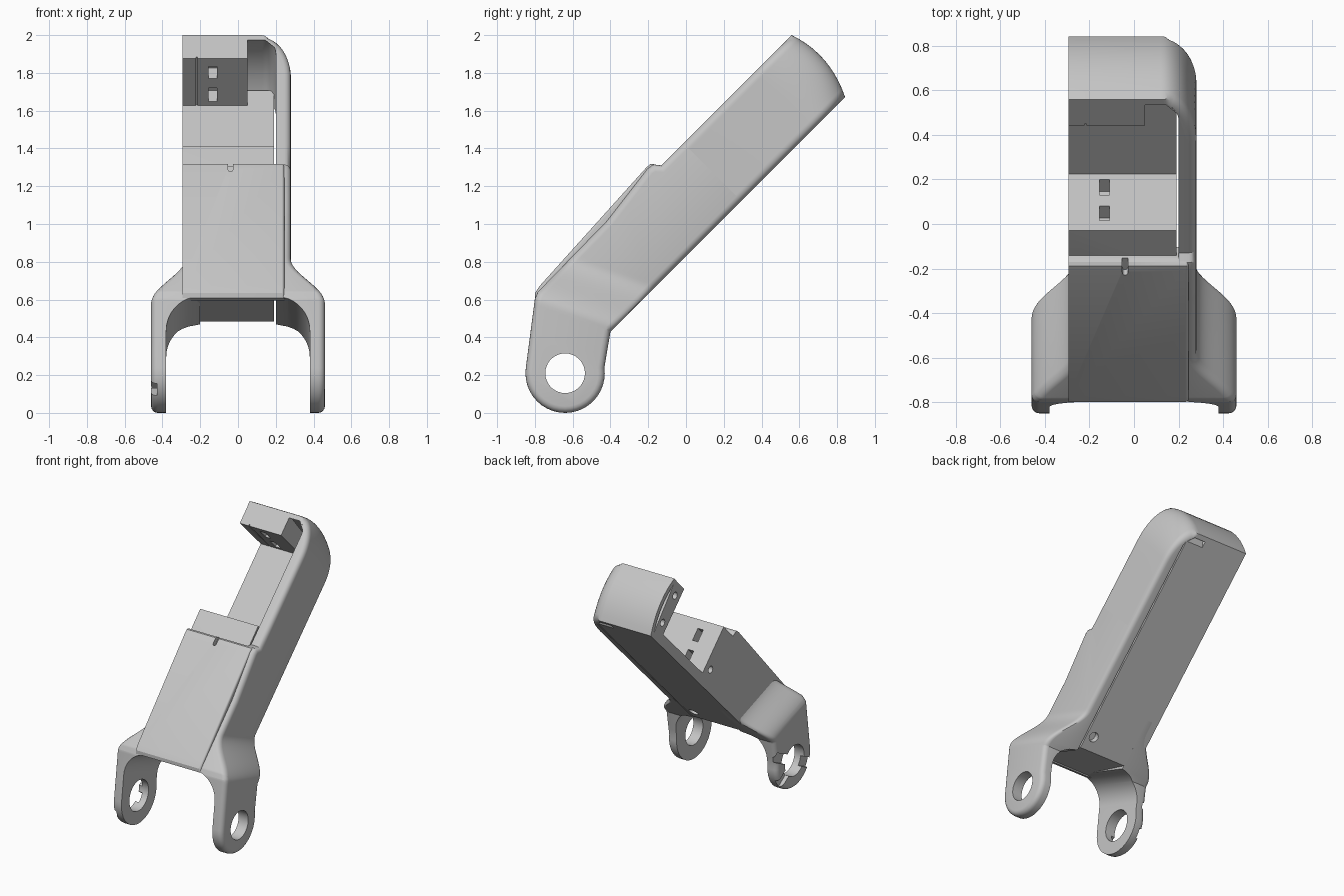
import bpy, bmesh
from math import sin, cos, radians, sqrt, hypot
from mathutils import Vector

cube = bpy.data.objects.get("Cube")
if cube:
    bpy.data.objects.remove(cube)

grey = bpy.data.materials.new("light grey")
grey.use_nodes = True
COLOR = (0.56, 0.56, 0.56, 1)
grey.diffuse_color = COLOR
grey.node_tree.nodes["Principled BSDF"].inputs["Base Color"].default_value = COLOR


# Frames: u runs along the tilted arm, v is its thickness
def uvx(a, b, h):
    return (h, (a - b) / sqrt(2), (a + b) / sqrt(2))


def yzx(a, b, h):
    return (h, a, b)


def xuv(a, b, h):
    return uvx(b, h, a)


def arc(cx, cy, rx, ry, start, end, n):
    steps = [radians(start + (end - start) * i / n) for i in range(n + 1)]
    return [(cx + rx * cos(t), cy + ry * sin(t)) for t in steps]


def circle(cx, cy, r, n=32):
    return arc(cx, cy, r, r, 0, 360, n)[:-1]


def rect(a0, b0, a1, b1):
    return [(a0, b0), (a1, b0), (a1, b1), (a0, b1)]


def prism(name, outlines, low, high, place, round_edge=None, radius=0.035, slices=()):
    """Extrude touching outlines, round chosen edges, slice, then place."""
    bm = bmesh.new()
    for points in outlines:
        bm.faces.new([bm.verts.new((a, b, low)) for a, b in points])
    bmesh.ops.remove_doubles(bm, verts=bm.verts[:], dist=1e-5)
    top = bmesh.ops.extrude_face_region(bm, geom=bm.faces[:])["geom"]
    for v in top:
        if isinstance(v, bmesh.types.BMVert):
            v.co.z = high
    bmesh.ops.recalc_face_normals(bm, faces=bm.faces[:])
    if round_edge:
        edges = [e for e in bm.edges if round_edge(e.verts[0].co, e.verts[1].co)]
        bmesh.ops.bevel(bm, geom=edges, offset=radius, segments=4,
                        profile=0.5, affect='EDGES')
    for point, normal in slices:
        bmesh.ops.bisect_plane(bm, geom=bm.verts[:] + bm.edges[:] + bm.faces[:],
                               plane_co=point, plane_no=normal)
    for v in bm.verts:
        v.co = place(*v.co)
    bmesh.ops.recalc_face_normals(bm, faces=bm.faces[:])
    mesh = bpy.data.meshes.new(name)
    bm.to_mesh(mesh)
    bm.free()
    mesh.materials.append(grey)
    obj = bpy.data.objects.new(name, mesh)
    bpy.context.collection.objects.link(obj)
    return obj


def activate(obj):
    bpy.ops.object.select_all(action='DESELECT')
    obj.select_set(True)
    bpy.context.view_layer.objects.active = obj


def cut(obj, cutters):
    for c in cutters:
        c.hide_render = True
        mod = obj.modifiers.new("cut", 'BOOLEAN')
        mod.operation = 'DIFFERENCE'
        mod.solver = 'EXACT'
        mod.object = c
        activate(obj)
        bpy.ops.object.modifier_apply(modifier=mod.name)
        bpy.data.objects.remove(c)


THICK = 0.08
BACK, FRONT = 0.587, 1.018
SEAM = 1.0
PIVOT = (-0.64, 0.21)
EAR = 0.21


# Flare from the narrow arm out to the ears, driven by a slanted height
def flare_outer(p):
    t = min(max((p - 0.29) / 0.29, 0), 1)
    return 0.46 - 0.18 * t * t * (3 - 2 * t)


def flare_inner(p):
    t = min(max((p - 0.14) / 0.18, 0), 1)
    return 0.2 + 0.18 * sqrt(1 - t * t)


def side_plate(name, side, end, hole, top_edge):
    def place(y, z, h):
        p = 0.945 * z + 0.33 * y
        x = flare_outer(p) - (THICK - h) if h > THICK / 3 else flare_inner(p) + h
        return (side * x, y, z)

    def rim(a, b):
        mid = (a + b) / 2
        at_end = min(a.x + a.y, b.x + b.y) > end * sqrt(2) - 0.01
        at_hole = hypot(mid.x - PIVOT[0], mid.y - PIVOT[1]) < EAR - 0.03
        return min(a.z, b.z) > THICK - 0.001 and not at_end and not at_hole

    # The ear is split through its hole into a lower and an upper piece
    lower = arc(*PIVOT, EAR, EAR, 0, -180, 20) + arc(*PIVOT, hole, hole, 180, 360, 18)
    upper = arc(*PIVOT, EAR, EAR, 8, 0, 1) + arc(*PIVOT, hole, hole, 0, 180, 18)
    upper += arc(*PIVOT, EAR, EAR, 180, 172, 1) + [(-0.80, 0.605), (-0.785, 0.64)]
    upper += [uvx(u, v, 0)[1:] for u, v in top_edge + [(end, FRONT), (end, BACK)]]
    upper.append((-0.4, 0.43))
    normal = Vector((0.33, 0.945, 0))
    slices = [(normal * ((0.14 + 0.0153 * i) / normal.length_squared), normal)
              for i in range(31)]
    return prism(name, [lower, upper], 0, THICK, place, rim, slices=slices)


# Left side: plain ear and arm wall that swells beside the lid
left = side_plate("left_side_and_ear", 1, SEAM, 0.105,
                  [(0.42, 1.014), (0.55, 1.03), (0.77, 1.058), (0.808, 1.052), (0.835, FRONT)])
cut(left, [prism("counterbore", [circle(*PIVOT, 0.14)], 0.3, 0.405, yzx)])

# Right side: ear with a notched socket
right = side_plate("right_side_and_ear", -1, 0.45, 0.115, [])
cutters = [prism("socket", [circle(*PIVOT, 0.155)], -0.6, -0.425, yzx)]
for k in range(6):
    ang = radians(60 * k + 25)
    box = [(PIVOT[0] + r * cos(ang) - w * sin(ang), PIVOT[1] + r * sin(ang) + w * cos(ang))
           for r, w in rect(0.09, -0.035, 0.24, 0.035)]
    cutters.append(prism("notch", [box], -0.6, -0.43, yzx))
cut(right, cutters)


# Curved shell: upper arm wall turning into the rounded end
def end_bulge(x, u, v):
    t = (v - BACK) / (FRONT - BACK)
    weight = min(max((u - 1.45) / 0.3, 0), 1)
    return xuv(x, u + weight * (0.18 * t * (1 - t) - 0.032 * (1 - t)), v)


def outer_rim(a, b):
    def outside(c):
        on_corner = ((c.x - 0.12) / 0.16) ** 2 + ((c.y - 1.52) / 0.29) ** 2 > 0.98
        return c.x > 0.279 or (c.x > 0.119 and c.y > 1.52 and on_corner)
    return outside(a) and outside(b) and abs(a.z - b.z) < 0.001 and min(a.y, b.y) < 1.8


outline = [(0.28, SEAM)] + arc(0.12, 1.52, 0.16, 0.29, 0, 90, 16)
outline += [(-0.295, 1.81), (-0.295, 1.775)]
outline += arc(0.13, 1.675, 0.07, 0.1, 90, 0, 10) + [(0.2, SEAM)]
layers = [((0, 0, BACK + 0.043 * i), (0, 0, 1)) for i in range(1, 10)]
shell = prism("wall_and_rounded_end", [outline], BACK, FRONT, end_bulge,
              outer_rim, slices=layers)

# Body core with the floor plate
core = prism("body_and_floor",
             [[(-0.127, 0.99), (0.099, BACK), (1.70, BACK), (1.755, 0.63), (1.755, 0.66),
               (0.976, 0.66), (0.976, 1.018), (-0.1, 1.0)]], -0.295, 0.19, uvx)
end_block = prism("end_contact_block", [[(1.64, 0.65), (1.64, 1.014), (1.79, 1.014),
                                         (1.755, BACK), (1.69, BACK)]], -0.295, 0.05, uvx)
core_cuts = [prism("corner_notch", [rect(0.78, 0.99, 0.9, 1.1)], 0.08, 0.25, uvx),
             prism("screw", [circle(0.13, 0.2, 0.035)], 0.5, 0.63, xuv)]
end_cuts = [prism("groove", [rect(1.6, 0.6, 1.65, 1.1)], -0.222, -0.214, uvx)]
for v0, v1 in ((0.693, 0.792), (0.863, 0.955)):
    core_cuts.append(prism("slot", [rect(0.9, v0, 1.05, v1)], -0.155, -0.11, uvx))
    end_cuts.append(prism("slot", [rect(1.58, v0, 1.72, v1)], -0.155, -0.11, uvx))
for v in (0.72, 0.93):
    core_cuts.append(prism("screw", [circle(0.9, v, 0.026, 16)], -0.4, -0.24, uvx))
    end_cuts.append(prism("screw", [circle(1.71, v, 0.026, 16)], -0.4, -0.24, uvx))
cut(core, core_cuts)
cut(end_block, end_cuts)


# Front lid with a rounded left edge and a finger notch
def lid_edge(a, b):
    return min(a.z, b.z) > 0.24 and min(a.y, b.y) > 0.99


lid = prism("front_lid",
            [[(-0.12, 0.96), (-0.134, 0.995), (-0.115, 1.014), (-0.07, 1.023),
              (0.77, 1.067), (0.797, 1.065), (0.81, 1.052), (0.815, 1.03), (0.815, 0.96)]],
            -0.295, 0.245, uvx, lid_edge, 0.014)
cut(lid, [prism("finger_notch", [arc(-0.04, 0.76, 0.013, 0.02, 180, 360, 10)
                                 + [(-0.027, 0.9), (-0.053, 0.9)]], 1.03, 1.2, xuv)])

for part in (left, right, shell, core, end_block, lid):
    activate(part)
    bpy.ops.object.shade_smooth_by_angle(angle=radians(32))
